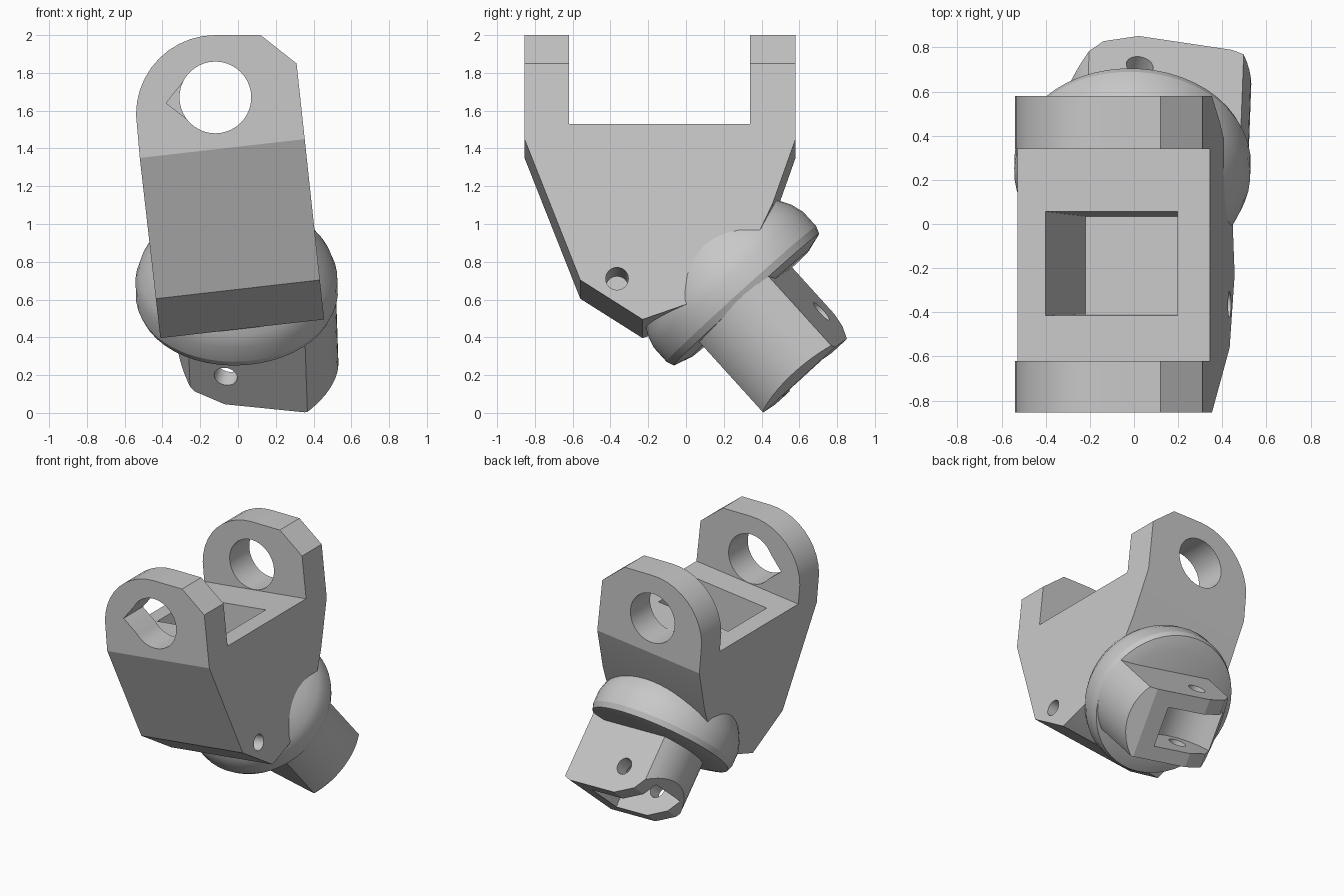
import bpy, bmesh, math
from mathutils import Matrix, Vector

cube = bpy.data.objects.get("Cube")
if cube:
    bpy.data.objects.remove(cube, do_unlink=True)

grey = bpy.data.materials.new("light_grey")
grey.use_nodes = True
grey.diffuse_color = (0.58, 0.58, 0.58, 1)
grey.node_tree.nodes["Principled BSDF"].inputs["Base Color"].default_value = grey.diffuse_color


def finish(name, bm, matrix=Matrix()):
    bmesh.ops.transform(bm, matrix=matrix, verts=bm.verts)
    bmesh.ops.recalc_face_normals(bm, faces=bm.faces)
    mesh = bpy.data.meshes.new(name)
    bm.to_mesh(mesh)
    bm.free()
    mesh.materials.append(grey)
    obj = bpy.data.objects.new(name, mesh)
    bpy.context.collection.objects.link(obj)
    return obj


def prism(name, points, start, end, place, matrix=Matrix()):
    """Extrude a flat profile; place(a, b, t) puts each point in space."""
    bm = bmesh.new()
    low = [bm.verts.new(place(a, b, start)) for a, b in points]
    high = [bm.verts.new(place(a, b, end)) for a, b in points]
    bm.faces.new(low)
    bm.faces.new(high)
    for i in range(len(points)):
        j = (i + 1) % len(points)
        bm.faces.new((low[i], low[j], high[j], high[i]))
    return finish(name, bm, matrix)


def circle(a, b, radius, count=40):
    return [(a + radius * math.cos(math.tau * i / count),
             b + radius * math.sin(math.tau * i / count)) for i in range(count)]


def combine(target, cutter, operation="DIFFERENCE", keep=False):
    mod = target.modifiers.new("cut", "BOOLEAN")
    mod.operation, mod.solver, mod.object = operation, "EXACT", cutter
    bpy.context.view_layer.update()
    graph = bpy.context.evaluated_depsgraph_get()
    mesh = bpy.data.meshes.new_from_object(target.evaluated_get(graph))
    target.modifiers.clear()
    target.data = mesh
    if not keep:
        bpy.data.objects.remove(cutter, do_unlink=True)


def along_y(a, b, t):
    return (a, t, b)


def along_x(a, b, t):
    return (t, a, b)


# Leaning body with rounded, chamfered ear outline
arc = [(-0.12 + 0.42 * math.cos(t), 1.58 + 0.42 * math.sin(t))
       for t in (math.radians(90 + 9 * i) for i in range(11))]
outline = arc + [(-0.52, 1.35), (-0.4, 0.3), (0.477, 0.3), (0.31, 1.85), (0.12, 2.0)]
body = prism("forked_body", outline, -0.855, 0.58, along_y)
side = [(-0.9, 2.2), (-0.62, 2.2), (-0.62, 1.48), (0.34, 1.48), (0.34, 2.2), (0.62, 2.2),
        (0.62, 1.4), (0.58, 1.4), (0.46, 1.06), (0.3, 0.72), (0, 0.52), (-0.23, 0.44),
        (-0.56, 0.65), (-0.855, 1.4), (-0.9, 1.4)]
lean = Matrix.Rotation(math.radians(-6.5), 4, "Y")
combine(body, prism("side_shape", side, -1, 1, along_x, lean), "INTERSECT")

# Ear bores, the front one with a pointed notch, and the small side hole
combine(body, prism("bore", circle(-0.12, 1.67, 0.19), -1, 1, along_y))
combine(body, prism("notch", [(-0.38, 1.64), (-0.27, 1.78), (-0.15, 1.67), (-0.2, 1.5)],
                    -1, -0.5, along_y))
combine(body, prism("side_hole", circle(-0.365, 0.657, 0.06, 24), 0.1, 0.6, along_x, lean))

# Frame of the tilted stem: across, down-front, and outward along its axis
axis = Vector((0.025, 0.67, -0.74)).normalized()
across = Vector((0.985, -0.14, -0.107))
across = (across - across.dot(axis) * axis).normalized()
down = axis.cross(across)
tilt = Matrix((across, down, axis)).transposed().to_4x4()
collar_frame = Matrix.Translation((-0.005, 0.32, 0.60)) @ tilt
stem_frame = Matrix.Translation((0.095, 0.32, 0.60)) @ tilt

# Collar: turned profile that blends into the body
profile = [(0, 0.03), (0.42, 0.03), (0.52, 0), (0.535, -0.04), (0.535, -0.14),
           (0.515, -0.21), (0.47, -0.29), (0.41, -0.38), (0.33, -0.47), (0, -0.49)]
bm = bmesh.new()
verts = [bm.verts.new((r, 0, s)) for r, s in profile]
edges = [bm.edges.new(pair) for pair in zip(verts, verts[1:])]
bmesh.ops.spin(bm, geom=verts + edges, cent=(0, 0, 0), axis=(0, 0, 1),
               angle=math.tau, steps=48, use_duplicate=False)
bmesh.ops.remove_doubles(bm, verts=bm.verts, dist=0.0005)
collar = finish("collar", bm, collar_frame)

# Deep square pocket, slanted toward the bottom
bm = bmesh.new()
rings = []
for x0, x1, y0, y1, z in ((-0.43, 0.19, -0.415, 0.06, 1.6), (-0.22, 0.24, -0.41, 0.035, 0.8)):
    rings.append([bm.verts.new((x, y, z + 0.11 * x))
                  for x, y in ((x0, y0), (x1, y0), (x1, y1), (x0, y1))])
bm.faces.new(rings[0])
bm.faces.new(rings[1])
for i in range(4):
    j = (i + 1) % 4
    bm.faces.new((rings[0][i], rings[0][j], rings[1][j], rings[1][i]))
pocket = finish("pocket", bm)
combine(collar, pocket, keep=True)
combine(body, pocket)

# Stem: round bar with two flats, one end corner cut back
stem = prism("stem", circle(0, 0, 0.425, 64), -0.15, 0.51, lambda a, b, t: (a, b, t), stem_frame)
flat = [(-0.5, -0.3), (0.5, -0.3), (0.5, 0.44), (0.3, 0.51),
        (-0.13, 0.51), (-0.29, 0.44), (-0.45, 0.24)]
combine(stem, prism("flats", flat, -0.235, 0.285, along_y, stem_frame), "INTERSECT")

# Rounded slot in the stem end and the pin hole through the flats
combine(stem, prism("end_slot", circle(-0.11, 0.47, 0.28), -0.12, 0.18, along_y, stem_frame))
combine(stem, prism("pin_hole", circle(-0.12, 0.31, 0.062, 24), -0.6, 0.6, along_y, stem_frame))

# Smooth the curved surfaces and keep the edges sharp
bpy.ops.object.select_all(action="DESELECT")
for part in (body, collar, stem):
    part.select_set(True)
bpy.context.view_layer.objects.active = body
bpy.ops.object.shade_smooth_by_angle(angle=math.radians(18))
